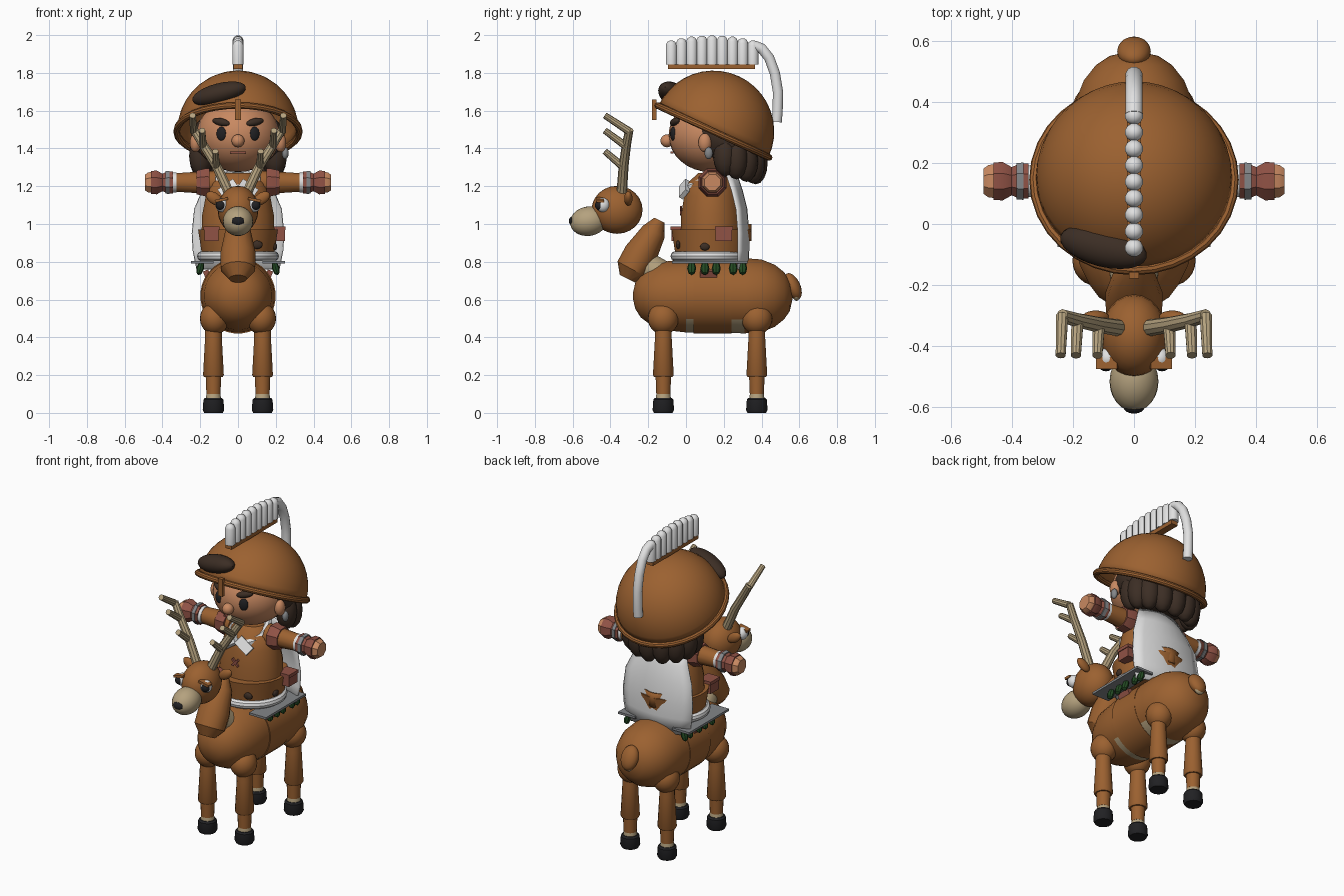
import bpy, bmesh, math
from mathutils import Vector, Matrix, Euler

cube = bpy.data.objects.get("Cube")
if cube:
    bpy.data.objects.remove(cube, do_unlink=True)


def material(name, r, g, b):
    m = bpy.data.materials.new(name)
    m.use_nodes = True
    m.diffuse_color = (r, g, b, 1)
    m.node_tree.nodes["Principled BSDF"].inputs["Base Color"].default_value = (r, g, b, 1)
    return m


BROWN = material("chestnut brown", .33, .12, .03)
HAIR = material("dark hair brown", .045, .027, .018)
SKIN = material("skin", .58, .25, .12)
RED = material("red leather", .28, .085, .06)
CREAM = material("cream", .46, .36, .21)
WHITE = material("white cloth", .75, .75, .75)
GREY = material("grey steel", .23, .24, .25)
BLACK = material("black", .015, .015, .017)
GREEN = material("leaf green", .017, .07, .017)
parts = []


def finish(name, bm, mat):
    bmesh.ops.recalc_face_normals(bm, faces=bm.faces)
    mesh = bpy.data.meshes.new(name)
    bm.to_mesh(mesh)
    bm.free()
    mesh.materials.append(mat)
    ob = bpy.data.objects.new(name, mesh)
    bpy.context.collection.objects.link(ob)
    parts.append(ob)
    return ob


def place(loc, size, rot):
    turn = Euler([math.radians(a) for a in rot]).to_matrix().to_4x4()
    return Matrix.Translation(loc) @ turn @ Matrix.Diagonal((*size, 1))


def ball(name, loc, size, mat, rot=(0, 0, 0), seg=24):
    bm = bmesh.new()
    bmesh.ops.create_uvsphere(bm, u_segments=seg, v_segments=seg // 2, radius=1,
                              matrix=place(loc, size, rot))
    return finish(name, bm, mat)


def box(name, loc, size, mat, rot=(0, 0, 0)):
    bm = bmesh.new()
    bmesh.ops.create_cube(bm, size=1, matrix=place(loc, size, rot))
    return finish(name, bm, mat)


def tube(name, pts, radii, mat, sides=16, wide=1, closed=False):
    """Rings of the given radii along a path, with capped ends."""
    pts = [Vector(p) for p in pts]
    n = len(pts)
    bm = bmesh.new()
    rings = []
    for i, (p, r) in enumerate(zip(pts, radii)):
        if closed:
            t = pts[(i + 1) % n] - pts[i - 1]
        else:
            t = pts[min(i + 1, n - 1)] - pts[max(i - 1, 0)]
        t.normalize()
        u = Vector((1, 0, 0)) if abs(t.x) < .9 else Vector((0, 1, 0))
        if closed:
            u = Vector((0, 0, 1))
        u = (u - t * u.dot(t)).normalized()
        v = t.cross(u)
        angles = [math.tau * (k + .5) / sides for k in range(sides)]
        rings.append([bm.verts.new(p + u * (r * wide * math.cos(a)) + v * (r * math.sin(a)))
                      for a in angles])
    pairs = list(zip(rings, rings[1:]))
    if closed:
        pairs.append((rings[-1], rings[0]))
    else:
        bm.faces.new(rings[0])
        bm.faces.new(rings[-1])
    for a, b in pairs:
        for k in range(sides):
            j = (k + 1) % sides
            bm.faces.new((a[k], a[j], b[j], b[k]))
    return finish(name, bm, mat)


def sheet(name, rows, mat, thick):
    """Curved cloth from rows of (half width, y, z)."""
    bm = bmesh.new()
    cols = [k / 4 for k in range(-4, 5)]
    grid = [[bm.verts.new((w * c, y - .05 * c * c, z)) for c in cols] for w, y, z in rows]
    for a, b in zip(grid, grid[1:]):
        for k in range(len(cols) - 1):
            bm.faces.new((a[k], a[k + 1], b[k + 1], b[k]))
    ob = finish(name, bm, mat)
    ob.modifiers.new("thickness", "SOLIDIFY").thickness = thick
    return ob


# Mount body with cream belly
ys = [-.28, -.268, -.24, -.2, -.13, 0, .15, .31, .4, .47, .52, .55, .563]
rs = [.02, .07, .115, .145, .18, .195, .195, .2, .193, .165, .125, .08, .02]
body = tube("mount_body", [(0, y, .62) for y in ys], rs, BROWN, 32)
body.data.materials.append(CREAM)
for f in body.data.polygons:
    f.material_index = int(f.center.z < .5 and 0 < f.center.y < .31)
ball("tail", (0, .565, .67), (.055, .04, .075), BROWN, (25, 0, 0))
ball("tail_underside", (0, .585, .628), (.035, .02, .035), CREAM)

# Legs
for s in (-1, 1):
    for end, y in (("front", -.12), ("rear", .375)):
        x = .13 * s
        ball(end + "_thigh", (x * .95, y, .5), (.078, .082, .085), BROWN)
        tube(end + "_leg", [(x, y, .47), (x, y, .4), (x, y, .2), (x, y, .19)],
             [.045, .045, .056, .05], BROWN)
        tube(end + "_shin", [(x, y, .2), (x, y, .1)], [.042, .038], BROWN)
        tube(end + "_ankle", [(x, y, .11), (x, y, .07)], [.036, .042], CREAM)
        tube(end + "_hoof", [(x, y, .08), (x, y, .07), (x, y, .015), (x, y, 0)],
             [.045, .054, .058, .05], BLACK)

# Mount neck and ruff
tube("neck", [(0, -.13, .72), (0, -.25, .82)], [.09, .06], CREAM)
tube("neck_ruff", [(0, -.14, 1.02), (0, -.17, .96), (0, -.24, .84), (0, -.285, .76), (0, -.31, .71)],
     [.03, .065, .09, .088, .045], BROWN, 14, 1.06)

# Mount head
ball("mount_head", (0, -.365, 1.075), (.108, .135, .127), BROWN)
ball("muzzle", (0, -.515, 1.015), (.08, .1, .078), CREAM, (10, 0, 0))
ball("muzzle_nose", (0, -.6, 1.015), (.034, .02, .025), BLACK)
for s in (-1, 1):
    ball("mount_eye", (.085 * s, -.44, 1.1), (.034, .036, .038), WHITE)
    ball("mount_pupil", (.092 * s, -.458, 1.1), (.026, .024, .027), BLACK)
    box("mount_eyelid", (.088 * s, -.455, 1.128), (.07, .04, .014), BROWN, (0, 12 * s, 0))
    ball("mount_ear", (.125 * s, -.305, 1.135), (.05, .022, .03), BROWN, (0, -35 * s, 0))
    beam = [(.05 * s, -.34, 1.17), (.115 * s, -.33, 1.31), (.185 * s, -.315, 1.42), (.235 * s, -.3, 1.5)]
    tube("antler", beam, [.028, .026, .024, .022], CREAM, 10)
    for x, y, z in beam[1:]:
        tube("antler_tine", [(x, y, z - .01), (x + .005 * s, -.43, z + .075)], [.021, .017], CREAM, 10)

# Saddle: padded ring, side shelves, leaves and girth
ring = [math.tau * k / 32 for k in range(32)]
tube("saddle_ring", [(.19 * math.cos(a), .125 + .18 * math.sin(a), .83) for a in ring],
     [.027] * 32, WHITE, 10, closed=True)
for s in (-1, 1):
    box("saddle_shelf", (.19 * s, .125, .798), (.12, .4, .014), GREY)
    for y in (.03, .1, .16, .25, .3):
        ball("hanging_leaf", (.2 * s, y, .765), (.02, .024, .038), GREEN, (0, -15 * s, 0), 8)
    box("saddle_knot", (.165 * s, .12, .735), (.03, .09, .04), RED, (0, 20 * s, 0))
girth = tube("girth", [(0, .04, .62), (0, .24, .62)], [.2, .2], BROWN, 32)

# Rider body
tube("rider_skirt", [(0, .135, z) for z in (.82, .9, .97)], [.19, .202, .213], BROWN, 24)
tube("rider_torso", [(0, .135, z) for z in (.95, 1.05, 1.15, 1.22, 1.27)],
     [.165, .162, .145, .125, .07], BROWN, 24, 1.18)
tube("collar", [(.1 * math.cos(a), .12 + .11 * math.sin(a), 1.235 + .05 * math.sin(a)) for a in ring],
     [.025] * 32, WHITE, 8, closed=True)
for s in (-1, 1):
    box("collar_flap", (.05 * s, -.01, 1.185), (.1, .025, .06), WHITE, (-35, 35 * s, 0))
    box("chest_stitch", (0, -.027, 1.07), (.06, .012, .014), RED, (0, 45 * s, 0))
for x, y in ((-.14, -.035), (.21, .2)):
    box("belt_pouch", (x, y, .945), (.075, .085, .07), RED)
    box("belt_pouch_flap", (x, y, .978), (.085, .095, .02), RED)
ball("skirt_patch", (.1, -.042, .89), (.03, .012, .022), HAIR)
ball("skirt_patch", (.195, .1, .88), (.012, .025, .02), HAIR)


# Arms held out sideways
def arm_part(name, s, spans, mat, sides=12):
    tube(name, [(s * x, .14, 1.22) for x, r in spans], [r for x, r in spans], mat, sides)


for s in (-1, 1):
    arm_part("sleeve", s, [(.12, .065), (.34, .05)], BROWN)
    arm_part("shoulder_pad", s, [(.15, .078), (.17, .08), (.22, .068)], RED, 8)
    arm_part("cuff", s, [(.325, .054), (.355, .054)], WHITE)
    arm_part("bracer", s, [(.345, .062), (.375, .062), (.4, .05), (.43, .068), (.46, .066)], RED, 8)
    arm_part("bracer_band", s, [(.362, .066), (.385, .064)], GREY, 8)
    arm_part("hand", s, [(.44, .06), (.475, .058), (.492, .045)], SKIN, 8)

# Cape and its emblem
sheet("cape", [(.15, .27, 1.27), (.19, .3, 1.18), (.232, .325, 1.08), (.245, .335, .95),
               (.24, .335, .86), (.22, .33, .76)], WHITE, .012)
sheet("cape_emblem", [(.1, .348, 1.0), (.075, .348, .96), (.05, .348, .91)], BROWN, .008)

# Rider head and face
ball("rider_head", (0, .13, 1.47), (.22, .222, .195), SKIN, seg=32)
ball("rider_nose", (0, -.1, 1.44), (.034, .035, .034), SKIN)
box("mouth", (0, -.075, 1.378), (.085, .016, .009), RED)
for s in (-1, 1):
    ball("rider_eye", (.088 * s, -.068, 1.478), (.027, .014, .037), BLACK, (0, 0, 22 * s))
    ball("eyebrow", (.09 * s, -.06, 1.54), (.05, .02, .02), HAIR, (0, -12 * s, 22 * s))
    ball("rider_ear", (.225 * s, .1, 1.43), (.03, .035, .05), SKIN)
ball("earring", (.25, .12, 1.375), (.018, .022, .032), GREY)

# Hair: cap plus hanging locks
ball("hair_cap", (0, .2, 1.45), (.25, .24, .16), HAIR, (-25, 0, 0))
for k in range(9):
    a = math.radians(-10 + 25 * k)
    ball("hair_lock", (.2 * math.cos(a), .23 + .14 * math.sin(a), 1.355 - .035 * math.sin(a)),
         (.062, .062, .11), HAIR, seg=16)
ball("fringe_lock", (-.1, -.075, 1.69), (.15, .065, .055), HAIR, (0, -14, -14))

# Tilted helmet
centre = (0, .145, 1.49)
bm = bmesh.new()
bmesh.ops.create_uvsphere(bm, u_segments=40, v_segments=20, radius=.322)
bmesh.ops.delete(bm, geom=[v for v in bm.verts if v.co.z < -.01], context="VERTS")
bm.transform(place(centre, (1, 1, 1), (-25, 0, 0)))
dome = finish("helmet", bm, BROWN)
dome.modifiers.new("thickness", "SOLIDIFY").thickness = .012
tilt = place(centre, (1, 1, 1), (-25, 0, 0))
tube("helmet_rim", [tilt @ Vector((.325 * math.cos(a), .325 * math.sin(a), 0)) for a in ring],
     [.018] * 32, BROWN, 10, closed=True)
box("nose_guard", (0, -.168, 1.605), (.032, .022, .11), BROWN)

# Helmet crest
box("crest_base", (0, .135, 1.832), (.045, .46, .025), BROWN)
for k in range(9):
    y = -.078 + .054 * k
    top = 1.998 - .00165 * (k - 4) ** 2
    tube("crest_bristle", [(0, y, z) for z in (1.845, top - .025, top - .008, top)],
         [.03, .03, .022, .008], WHITE, 12)
tube("crest_plume", [(0, .36, 1.945), (0, .4, 1.93), (0, .44, 1.88), (0, .47, 1.8), (0, .487, 1.7),
                     (0, .485, 1.6), (0, .48, 1.54)], [.028] * 7, WHITE, 12)

# Smooth shading with sharp edges kept
bpy.ops.object.select_all(action="DESELECT")
for ob in parts:
    ob.select_set(True)
bpy.context.view_layer.objects.active = parts[0]
bpy.ops.object.shade_smooth_by_angle(angle=math.radians(35))
